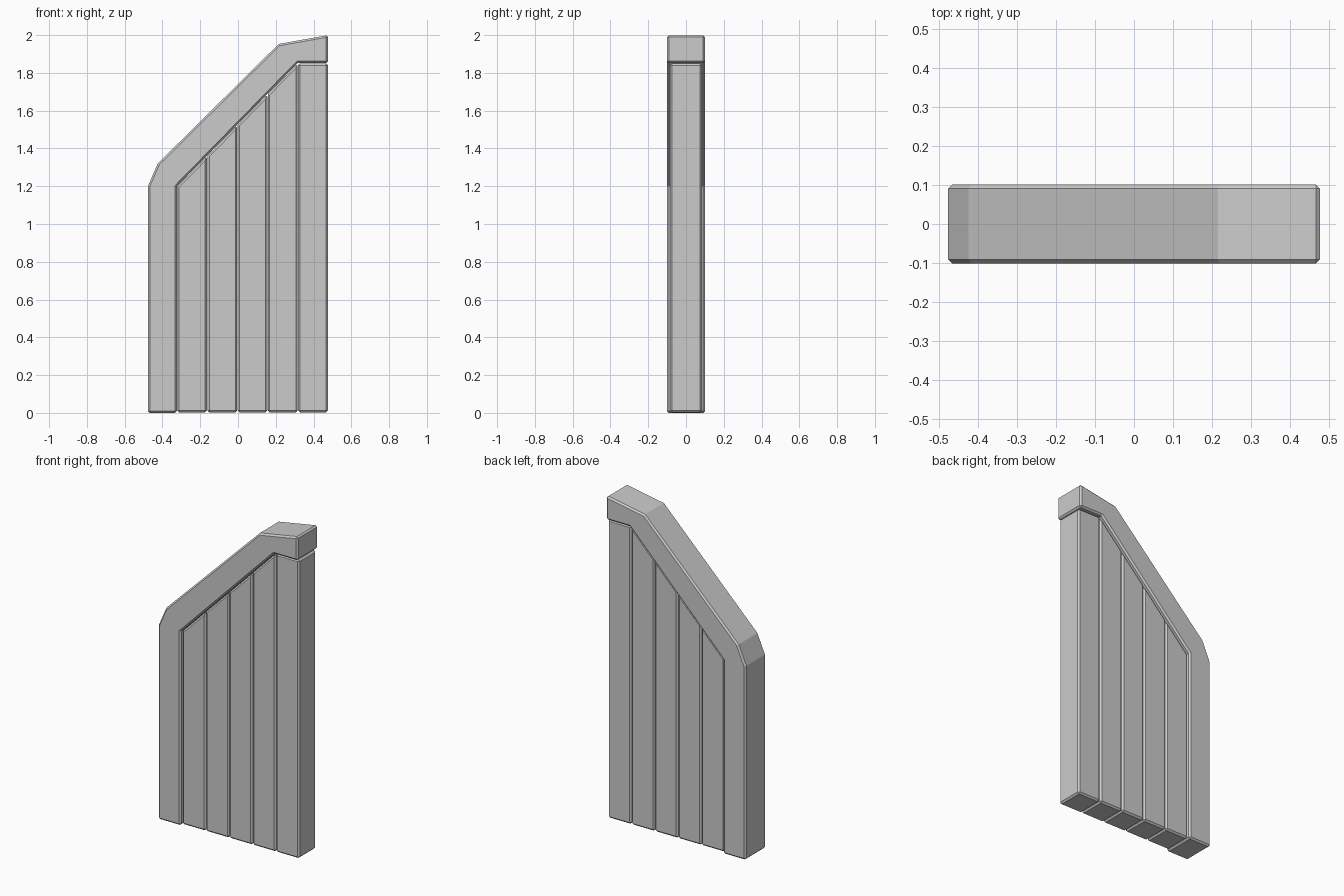
import bpy, bmesh, math

if "Cube" in bpy.data.objects:
    bpy.data.objects.remove(bpy.data.objects["Cube"])


def panel(name, profile, half_depth, bevel):
    """Extrude an x-z profile along y and chamfer its sharp edges."""
    bm = bmesh.new()
    face = bm.faces.new([bm.verts.new((x, -half_depth, z)) for x, z in profile])
    ext = bmesh.ops.extrude_face_region(bm, geom=[face])
    for v in ext["geom"]:
        if isinstance(v, bmesh.types.BMVert):
            v.co.y = half_depth
    bmesh.ops.recalc_face_normals(bm, faces=bm.faces)
    sharp = [e for e in bm.edges if e.calc_face_angle(0) > math.radians(60)]
    bmesh.ops.bevel(bm, geom=sharp, offset=bevel, segments=1,
                    affect='EDGES', profile=0.5)
    mesh = bpy.data.meshes.new(name)
    bm.to_mesh(mesh)
    bm.free()
    obj = bpy.data.objects.new(name, mesh)
    bpy.context.collection.objects.link(obj)
    return obj


# Bent frame: left post, sloping rail and short top cap
LEFT, RIGHT, STEP = -0.323, 0.476, 0.16
LOW, HIGH = 1.2, 1.853
frame = [(-0.477, 0), (LEFT, 0), (LEFT, LOW), (LEFT + 4 * STEP, HIGH),
         (0.477, HIGH), (0.477, 2.0), (0.215, 1.953), (-0.425, 1.32),
         (-0.477, 1.2)]
panel("frame", frame, 0.101, 0.01)

# Four planks cut to the slope of the rail
slope = (HIGH - LOW) / (4 * STEP)
for i in range(4):
    x0 = LEFT + i * STEP + 0.001
    x1 = x0 + STEP - 0.002
    z0 = LOW + slope * (x0 - LEFT) - 0.003
    z1 = LOW + slope * (x1 - LEFT) - 0.003
    panel(f"plank_{i + 1}", [(x0, 0.003), (x1, 0.003), (x1, z1), (x0, z0)],
          0.085, 0.01)

# Square-topped end plank under the cap
x0 = LEFT + 4 * STEP + 0.001
panel("end_plank", [(x0, 0.003), (RIGHT, 0.003), (RIGHT, HIGH - 0.003),
                    (x0, HIGH - 0.003)], 0.085, 0.01)
